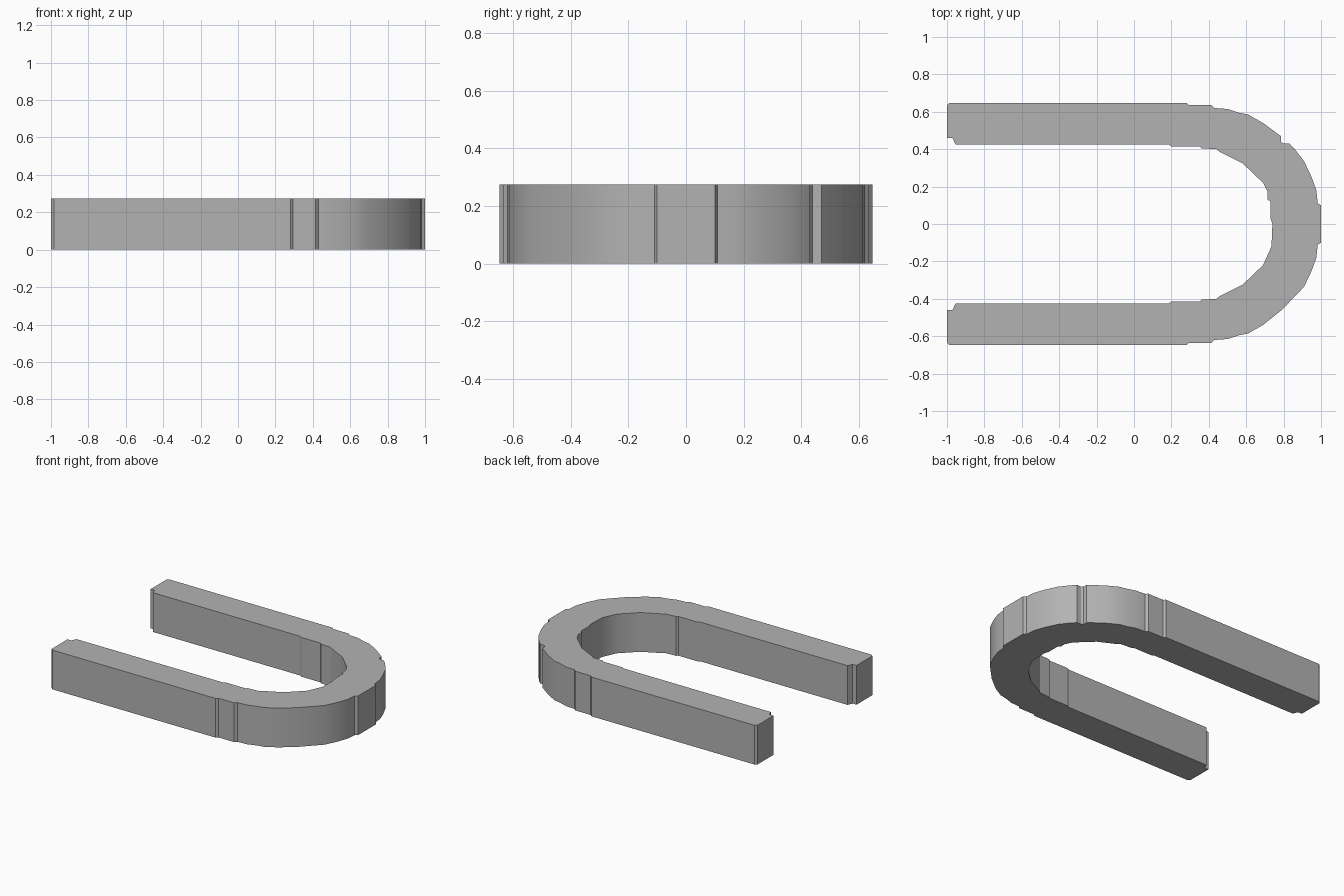
import bpy
import bmesh
import math

cube = bpy.data.objects.get("Cube")
if cube:
    bpy.data.objects.remove(cube, do_unlink=True)

HEIGHT = 0.275


def make_material(name, colour):
    material = bpy.data.materials.new(name)
    material.use_nodes = True
    material.diffuse_color = colour
    shader = next(n for n in material.node_tree.nodes if n.type == 'BSDF_PRINCIPLED')
    shader.inputs["Base Color"].default_value = colour
    return material


def mirrored(points):
    """Reflect a run of outline points to the front leg, reversing its order."""
    return [(x, -y) for x, y in reversed(points)]


def extrude_outline(name, outline, height, material):
    """Turn a closed outline into a solid standing on the ground."""
    mesh = bpy.data.meshes.new(name)
    bm = bmesh.new()
    base = bm.faces.new([bm.verts.new((x, y, 0)) for x, y in outline])
    raised = bmesh.ops.extrude_face_region(bm, geom=[base])
    top_verts = [g for g in raised["geom"] if isinstance(g, bmesh.types.BMVert)]
    bmesh.ops.translate(bm, verts=top_verts, vec=(0, 0, height))
    bmesh.ops.recalc_face_normals(bm, faces=bm.faces)
    bm.to_mesh(mesh)
    bm.free()
    mesh.materials.append(material)
    part = bpy.data.objects.new(name, mesh)
    bpy.context.collection.objects.link(part)
    return part


# Outer edge: straight leg with small steps, shoulder, then nose of the bend
outer_leg = [(-1, .46), (-1, .635), (-.985, .648), (.28, .648), (.295, .635),
             (.415, .635), (.43, .62), (.5, .615), (.56, .595), (.61, .585),
             (.69, .54)]
notched_shoulder = [(.785, .47), (.785, .44), (.8, .43), (.83, .43), (.86, .4)]
plain_shoulder = [(.79, .46)]
nose = [(.91, .335), (.95, .25), (.975, .18), (.982, .11), (1, .1)]

# Inner edge: bend, then straight leg back to the chamfered tip
inner_step = [(.73, .03), (.73, .12), (.715, .13), (.715, .17)]
inner_bend = [(.69, .22), (.58, .325), (.46, .385)]
inner_leg = [(.44, .4), (.36, .405), (.35, .415), (.2, .415), (.185, .425),
             (-.955, .425), (-.97, .46)]

outline = (
    outer_leg + notched_shoulder + nose
    + mirrored(outer_leg + plain_shoulder + nose)
    + mirrored(inner_bend + inner_leg)
    + [(.735, -.12), (.74, 0)]
    + inner_step + inner_bend + inner_leg
)

grey = make_material("plain grey", (0.45, 0.45, 0.45, 1))
bar = extrude_outline("u_shaped_bar", outline, HEIGHT, grey)

# Soft shading round the bend, crisp steps and rims
bpy.ops.object.select_all(action='DESELECT')
bar.select_set(True)
bpy.context.view_layer.objects.active = bar
bpy.ops.object.shade_smooth_by_angle(angle=math.radians(30))
